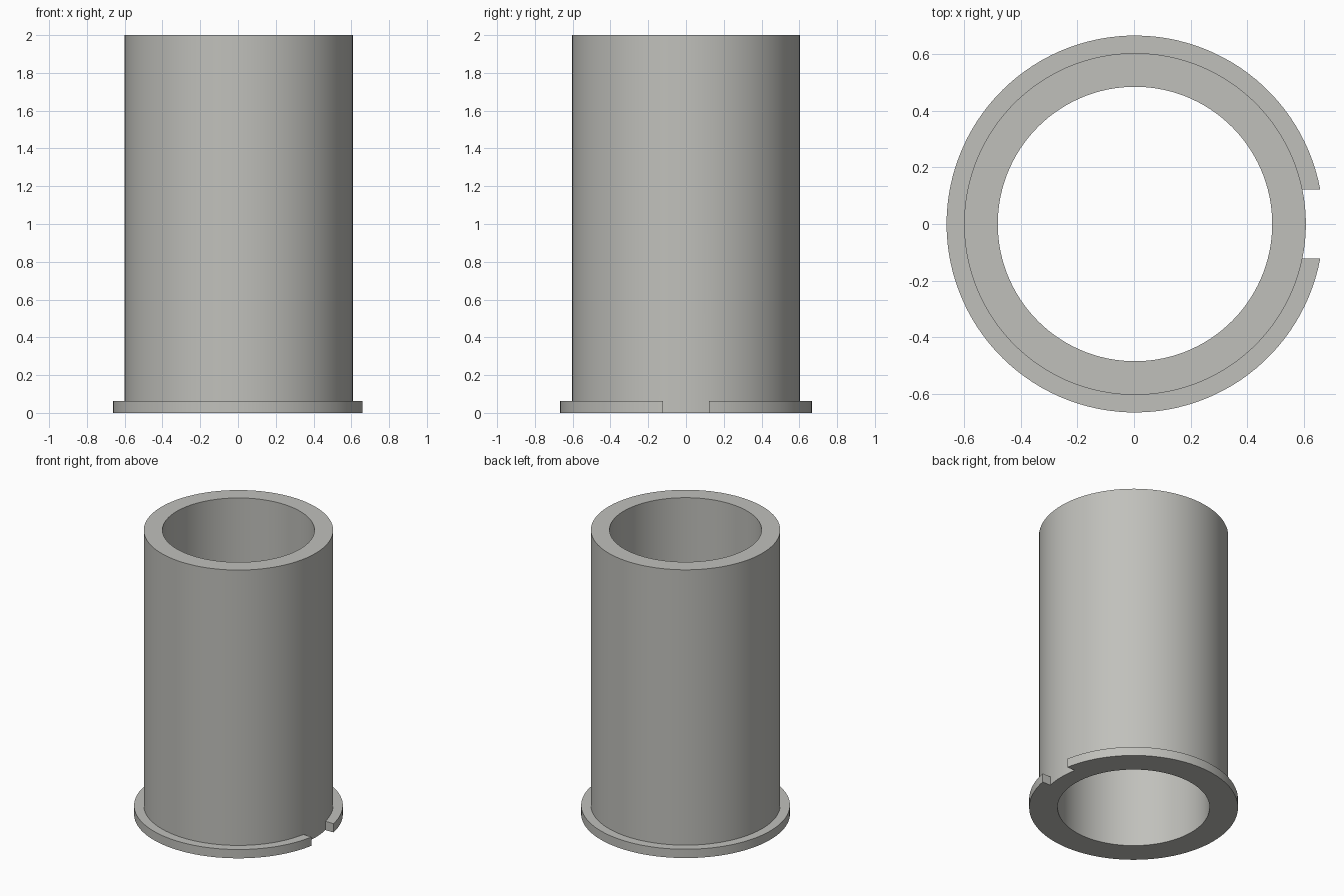
import bpy, bmesh, math

if "Cube" in bpy.data.objects:
    bpy.data.objects.remove(bpy.data.objects["Cube"])

R_IN, R_OUT, R_RIM = 0.485, 0.604, 0.666
HEIGHT, RIM_H, NOTCH = 2.0, 0.062, 0.122   # NOTCH is the half width of the slot
X0 = 0.0035                                # the slot shortens the rim on +x
N_RIM, N_SLOT = 112, 8

# Angles round the sleeve: the rim arc, then the slot arc facing +x
a_tube = math.asin(NOTCH / R_OUT)
a_rim = math.asin(NOTCH / R_RIM)


def arc(start, end, n):
    return [start + (end - start) * i / n for i in range(n + 1)]


tube_angles = arc(a_tube, 2 * math.pi - a_tube, N_RIM) + arc(-a_tube, a_tube, N_SLOT)[1:-1]
rim_angles = arc(a_rim, 2 * math.pi - a_rim, N_RIM)

bm = bmesh.new()


def ring(radius, z, angles):
    return [bm.verts.new((X0 + radius * math.cos(a), radius * math.sin(a), z)) for a in angles]


def skin(r1, r2, first, last):
    n = len(tube_angles)
    for i in range(first, last):
        j = (i + 1) % n
        bm.faces.new((r1[i], r1[j], r2[j], r2[i]))


n = len(tube_angles)
in_bot, in_top = ring(R_IN, 0, tube_angles), ring(R_IN, HEIGHT, tube_angles)
out_bot, out_mid, out_top = (ring(R_OUT, z, tube_angles) for z in (0, RIM_H, HEIGHT))
rim_bot, rim_top = ring(R_RIM, 0, rim_angles), ring(R_RIM, RIM_H, rim_angles)

# Tube: bore, ends and outer wall
skin(in_top, in_bot, 0, n)
skin(in_bot, out_bot, 0, n)
skin(out_mid, out_top, 0, n)
skin(out_top, in_top, 0, n)
skin(out_bot, out_mid, N_RIM, n)           # wall seen inside the slot

# Rim: underside, edge, top and the two slot ends
skin(out_bot, rim_bot, 0, N_RIM)
skin(rim_bot, rim_top, 0, N_RIM)
skin(rim_top, out_mid, 0, N_RIM)
for i in (0, N_RIM):
    bm.faces.new((out_bot[i], rim_bot[i], rim_top[i], out_mid[i]))

bmesh.ops.recalc_face_normals(bm, faces=bm.faces[:])
mesh = bpy.data.meshes.new("flanged_sleeve")
bm.to_mesh(mesh)
bm.free()

sleeve = bpy.data.objects.new("flanged_sleeve", mesh)
bpy.context.collection.objects.link(sleeve)
grey = bpy.data.materials.new("warm_grey")
grey.diffuse_color = (0.53, 0.53, 0.50, 1)
grey.use_nodes = True
grey.node_tree.nodes["Principled BSDF"].inputs["Base Color"].default_value = grey.diffuse_color
mesh.materials.append(grey)

bpy.context.view_layer.objects.active = sleeve
sleeve.select_set(True)
bpy.ops.object.shade_smooth_by_angle(angle=math.radians(30))
